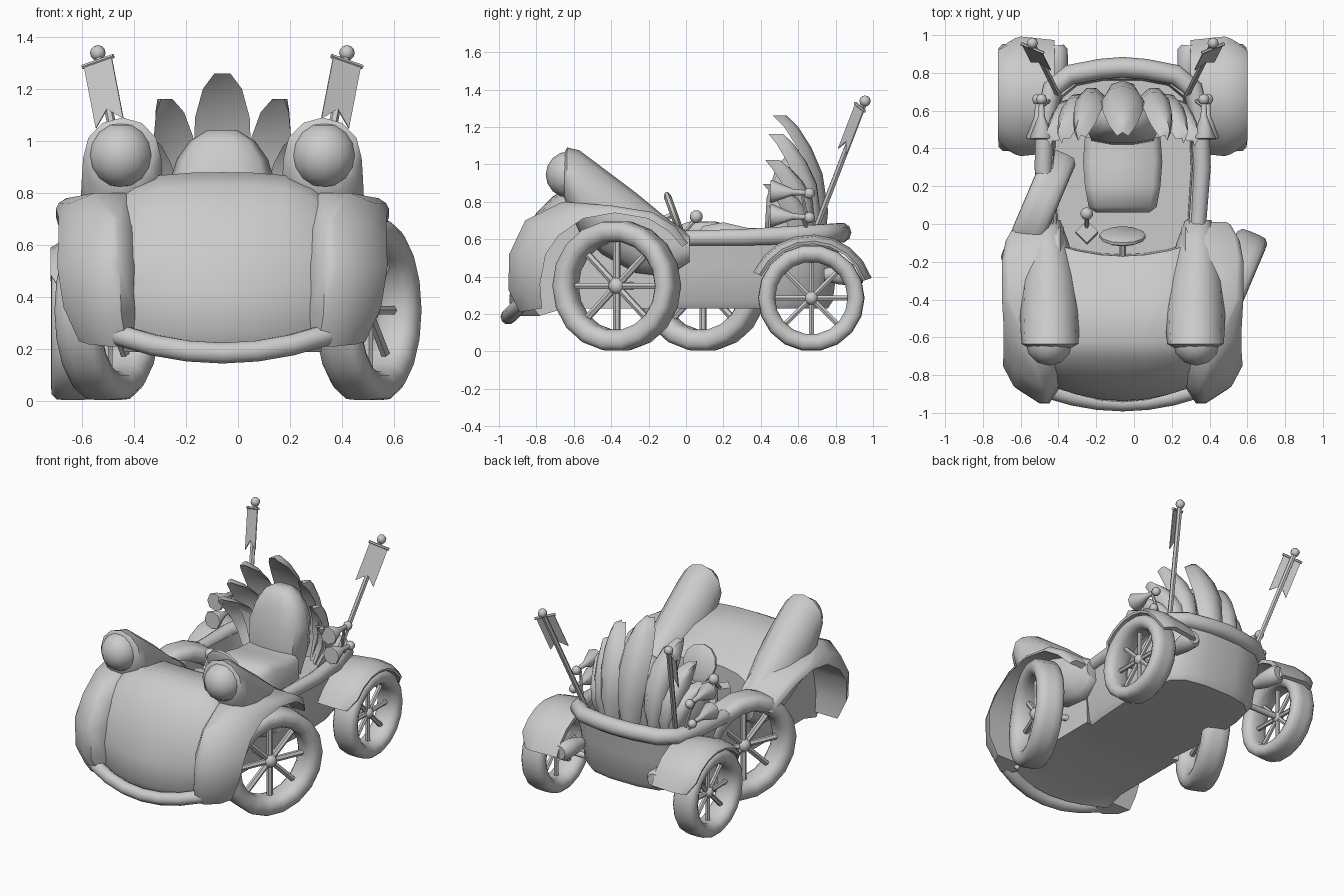
import bpy, bmesh, math
from mathutils import Matrix, Vector

cube = bpy.data.objects.get("Cube")
if cube:
    bpy.data.objects.remove(cube, do_unlink=True)

MID = -0.06   # centre line of the body
grey = bpy.data.materials.new("plain_grey")
grey.use_nodes = True
grey.diffuse_color = (0.6, 0.6, 0.6, 1)
grey.node_tree.nodes["Principled BSDF"].inputs["Base Color"].default_value = (0.6, 0.6, 0.6, 1)


def finish(name, bm, angle=42, matrix=None):
    if matrix:
        bm.transform(matrix)
    bmesh.ops.recalc_face_normals(bm, faces=bm.faces)
    mesh = bpy.data.meshes.new(name)
    bm.to_mesh(mesh)
    bm.free()
    mesh.materials.append(grey)
    ob = bpy.data.objects.new(name, mesh)
    ob.location.x = MID
    bpy.context.collection.objects.link(ob)
    bpy.ops.object.select_all(action='DESELECT')
    ob.select_set(True)
    bpy.context.view_layer.objects.active = ob
    bpy.ops.object.shade_smooth_by_angle(angle=math.radians(angle))
    return ob


def loft(name, rings, closed=False, angle=42, matrix=None):
    bm = bmesh.new()
    loops = [[bm.verts.new(p) for p in ring] for ring in rings]
    pairs = list(zip(loops, loops[1:])) + ([(loops[-1], loops[0])] if closed else [])
    n = len(loops[0])
    for a, b in pairs:
        for i in range(n):
            j = (i + 1) % n
            bm.faces.new((a[i], a[j], b[j], b[i]))
    if not closed:
        bm.faces.new(loops[0])
        bm.faces.new(loops[-1])
    return finish(name, bm, angle, matrix)


def tube(name, points, radii, sides=8, matrix=None):
    pts = [Vector(p) for p in points]
    if not isinstance(radii, (list, tuple)):
        radii = [radii] * len(pts)
    rings = []
    for i, p in enumerate(pts):
        d = (pts[min(i + 1, len(pts) - 1)] - pts[max(i - 1, 0)]).normalized()
        up = Vector((0, 0, 1)) if abs(d.z) < 0.85 else Vector((0, 1, 0))
        u = d.cross(up).normalized()
        v = u.cross(d)
        rings.append([p + radii[i] * (u * math.cos(k * math.tau / sides) + v * math.sin(k * math.tau / sides))
                      for k in range(sides)])
    return loft(name, rings, angle=50, matrix=matrix)


def ball(name, loc, r, seg=12, matrix=None):
    bm = bmesh.new()
    bmesh.ops.create_uvsphere(bm, u_segments=seg, v_segments=seg // 2 + 2, radius=r)
    bm.transform(Matrix.Translation(loc))
    return finish(name, bm, 60, matrix)


def wheel(name, centre, turn, R, half):
    m = Matrix.Translation(centre) @ Matrix.Rotation(math.radians(turn), 4, 'Z')
    prof = [(0.45, 0.68), (0.85, 0.73), (1, 0.82), (0.98, 0.92), (0.75, 0.99), (0.3, 1)]
    prof = prof + [(-x, r) for x, r in reversed(prof)]
    rings = [[(x * half, R * r * math.cos(a), R * r * math.sin(a)) for x, r in prof]
             for a in (k * math.tau / 18 for k in range(18))]
    loft(name + "_tyre", rings, True, 65, m)
    ball(name + "_hub", (0, 0, 0), R * 0.13, 10, m)
    for k in range(8):
        a = k * math.tau / 8
        c, s = math.cos(a), math.sin(a)
        tube(name + "_spoke", [(0, 0, 0), (0, R * 0.75 * c, R * 0.75 * s)], R * 0.055, 6, m)


# Wheels and axles; the front axle is steered
fl, fr = (0.56, -0.37, 0.35), (-0.44, 0.09, 0.35)
wheel("front_left_wheel", fl, -23, 0.35, 0.088)
wheel("front_right_wheel", fr, -23, 0.35, 0.088)
tube("front_axle", [fl, fr], 0.02)
for side, s in (("left", 1), ("right", -1)):
    wheel("rear_%s_wheel" % side, (s * 0.575, 0.67, 0.285), 0, 0.285, 0.083)
tube("rear_axle", [(-0.57, 0.67, 0.285), (0.57, 0.67, 0.285)], 0.02)

# Open rear tub
half = [(0.36, -0.3), (0.40, 0), (0.42, 0.3), (0.41, 0.55), (0.37, 0.72), (0.28, 0.79), (0.12, 0.82)]
outline = half + [(-x, y) for x, y in reversed(half)]
levels = [(0.23, 0.86), (0.27, 0.92), (0.45, 0.97), (0.62, 1.02), (0.62, 0.88), (0.5, 0.86)]
loft("tub", [[(x * k, 0.2 + (y - 0.2) * (0.3 + 0.7 * k), z) for x, y in outline] for z, k in levels], angle=50)
rim = [(x, y, 0.605 + 0.045 * max(0, y - 0.2)) for x, y in half[1:]]
rim = rim + [(0, 0.83, 0.635)] + [(-x, y, z) for x, y, z in reversed(rim)]
tube("tub_rim", rim, [0.042 + 0.015 * max(0, p[1]) for p in rim], 10)

# Rounded hood and nose, with the face set back at its sides
profile = [(-0.76, 0.23), (-0.9, 0.19), (-0.945, 0.26), (-0.935, 0.42), (-0.885, 0.6), (-0.80, 0.74), (-0.71, 0.83),
           (-0.62, 0.88), (-0.4, 0.83), (-0.17, 0.7), (-0.15, 0.23)]
rings = []
for x in (-0.38, -0.34, -0.24, -0.12, 0, 0.12, 0.24, 0.34, 0.38):
    t = (x / 0.38) ** 2
    rings.append([(x, y + t * (0.17 * (0.88 - z) if y < -0.6 else 0.07), z - (0.06 * t ** 3 + 0.02 * t) * (z > 0.5))
                  for y, z in profile])
loft("hood", rings, angle=50)

# Front bumper
tube("front_bumper", [(0.44 * k, -0.95 + 0.085 * k * k, 0.185 + 0.085 * k * k)
                      for k in (-1, -0.9, -0.6, -0.3, 0, 0.3, 0.6, 0.9, 1)],
     [0.025] + [0.042] * 7 + [0.025], 10)

# Fender stations: inner y z, outer y z, outer x, side rounding
arch = [(-0.77, 0.23, -0.89, 0.21, 0.55, 0.12), (-0.78, 0.36, -0.95, 0.33, 0.61, 0.17),
        (-0.75, 0.52, -0.945, 0.52, 0.635, 0.19), (-0.68, 0.62, -0.86, 0.70, 0.63, 0.2),
        (-0.55, 0.71, -0.66, 0.80, 0.63, 0.14), (-0.38, 0.74, -0.4, 0.78, 0.64, 0.04),
        (-0.2, 0.71, -0.18, 0.745, 0.64, 0.03), (-0.09, 0.64, -0.06, 0.67, 0.62, 0.03),
        (-0.02, 0.56, 0.01, 0.58, 0.58, 0.03)]

for side, s in (("left", 1), ("right", -1)):
    # Front fender
    rings = []
    for yi, zi, yo, zo, xo, c in arch:
        ym, zm = yi * 0.45 + yo * 0.55, zi * 0.45 + zo * 0.55
        rings.append([(s * x, y, z) for x, y, z in (
            (0.31, yi, zi), (0.32 + c * 0.1, ym, zm), (0.32 + c * 0.4, yo, zo), (xo - c, yo, zo),
            (xo - c * 0.3, ym, zm), (xo, yi, zi))])
    loft(side + "_front_fender", rings, angle=55)

    # Rear fender
    rings = []
    for k in range(9):
        a = math.radians(156 - k * 17.2)
        taper = 0.05 * (k in (0, 8))
        cy, sy = math.cos(a), math.sin(a)
        rings.append([(s * x, 0.67 + r * cy, 0.285 + r * sy) for x, r in (
            (0.36, 0.295), (0.36, 0.32), (0.54, 0.34), (0.62 - taper, 0.33), (0.66 - taper, 0.305),
            (0.655 - taper, 0.29), (0.54, 0.31))])
    loft(side + "_rear_fender", rings, angle=50)

    # Eye pod draped back into the hood, with the lamp: x, y, top, bottom, half width
    rings = []
    for x, y, hi, lo, rx in ((0.385, -0.655, 1.055, 0.83, 0.115), (0.385, -0.635, 1.09, 0.78, 0.15),
                             (0.385, -0.57, 1.075, 0.64, 0.155), (0.385, -0.45, 0.985, 0.52, 0.16),
                             (0.39, -0.27, 0.85, 0.42, 0.145), (0.395, -0.1, 0.71, 0.40, 0.11),
                             (0.40, 0.02, 0.63, 0.48, 0.07)):
        m, h = (hi + lo) / 2, (hi - lo) / 2
        rings.append([(s * x + rx * math.cos(k * math.tau / 12), y, m + h * math.sin(k * math.tau / 12))
                      for k in range(12)])
    loft(side + "_eye_pod", rings, angle=60)
    ball(side + "_eye_lamp", (s * 0.39, -0.625, 0.945), 0.125, 12)

    # Two bulb horns
    for z, x in ((0.85, 0.43), (0.72, 0.45)):
        tube(side + "_horn", [(s * x, y, z - 0.04 * (y - 0.6)) for y in (0.45, 0.46, 0.57, 0.66)],
             [0.058, 0.062, 0.018, 0.012])
        ball(side + "_horn_bulb", (s * x, 0.66, z - 0.005), 0.03, 8)
        tube(side + "_horn_bracket", [(s * x, 0.62, z), (s * 0.38, 0.66, 0.62)], 0.01, 6)

    # Tail lamp
    tube(side + "_tail_lamp", [(s * (0.34 + 0.1 * (y - 0.78)), y, 0.41) for y in (0.74, 0.82, 0.92, 0.945)],
         [0.035, 0.055, 0.063, 0.045], 10)

    # Flag pole, crossbar and swallow-tailed flag turned outwards
    base, top = Vector((s * 0.34, 0.68, 0.62)), Vector((s * 0.475, 0.95, 1.32))
    d = (top - base).normalized()
    u = d.cross(Vector((0, 1, 0))).normalized() * s
    u = (u + Vector((0, -0.45, 0))).normalized()
    u = (u - d * u.dot(d)).normalized()
    f = d.cross(u) * 0.015
    if f.y > 0:
        f = -f
    tube(side + "_flag_pole", [base, top], 0.017, 6)
    ball(side + "_flag_knob", top + d * 0.02, 0.03, 8)
    bar = top - d * 0.02
    tube(side + "_flag_bar", [bar - u * 0.068 + f, bar + u * 0.068 + f], 0.009, 6)
    shape = [(-0.06, 0), (0.06, 0), (0.06, 0.26), (0, 0.2), (-0.06, 0.26)]
    loft(side + "_flag", [[bar + u * a - d * b + f * k for a, b in shape] for k in (0.9, 1.3)])

# Fan of curved tail feathers
spine = [(0.68, 0.56, 0.05), (0.70, 0.75, 0.09), (0.67, 0.95, 0.11), (0.61, 1.09, 0.105),
         (0.54, 1.2, 0.075), (0.48, 1.26, 0.03)]
for off, k in ((0, 1), (0.22, 0.86), (0.31, 0.66), (0.37, 0.48)):
    for s in ((1, -1) if off else (1,)):
        rings = []
        for i, (y, z, w) in enumerate(spine):
            x = s * off * (0.7 + 0.06 * i)
            y -= 0.8 * off * off * (1 - 0.12 * i)
            z = 0.56 + (z - 0.56) * k
            w *= 1 if off == 0 else 0.78
            t = -s * off * 1.8
            rings.append([(x + a * w * math.cos(t) - b * math.sin(t), y + a * w * math.sin(t) + b * math.cos(t), z)
                          for a, b in ((-1, -0.015), (0, 0.005), (1, -0.015), (0.65, 0.04), (0, 0.06), (-0.65, 0.04))])
        loft("tail_feather", rings, angle=55)

# Deep seat back and cushion
rings = []
for z, w, y, th in ((0.5, 0.17, 0.52, 0.1), (0.65, 0.205, 0.54, 0.125), (0.82, 0.21, 0.55, 0.125),
                    (0.93, 0.175, 0.56, 0.1), (1.0, 0.125, 0.565, 0.08), (1.04, 0.06, 0.57, 0.04)):
    rings.append([(w * a, y + th * b, z) for a, b in
                  ((-1, 0), (-0.8, -0.8), (-0.3, -0.95), (0.3, -0.95), (0.8, -0.8), (1, 0), (0.7, 0.9), (-0.7, 0.9))])
loft("seat_back", rings, angle=55)
rings = []
for y, w, z in ((0.06, 0.14, 0.63), (0.09, 0.18, 0.67), (0.2, 0.2, 0.69), (0.33, 0.21, 0.66), (0.46, 0.2, 0.66)):
    rings.append([(-w, y, 0.48), (-w, y, z - 0.04), (-w * 0.8, y, z), (w * 0.8, y, z), (w, y, z - 0.04), (w, y, 0.48)])
loft("seat_cushion", rings, angle=50)

# Steering wheel and column
tilt = Matrix.Translation((0, -0.065, 0.735)) @ Matrix.Rotation(math.radians(-70), 4, 'X')
tube("steering_wheel", [(0, 0, h) for h in (-0.02, -0.008, 0.008, 0.02)], [0.1, 0.122, 0.122, 0.1], 12, tilt)
tube("steering_column", [(0, -0.05, 0.74), (0, -0.2, 0.67)], 0.018, 6)

# Hand lever
tube("lever_base", [(-0.19, -0.05, 0.5), (-0.19, -0.04, 0.64)], 0.06, 4)
tube("lever_stick", [(-0.19, -0.04, 0.6), (-0.19, 0.055, 0.71)], 0.012, 6)
ball("lever_knob", (-0.19, 0.055, 0.72), 0.035, 10)
